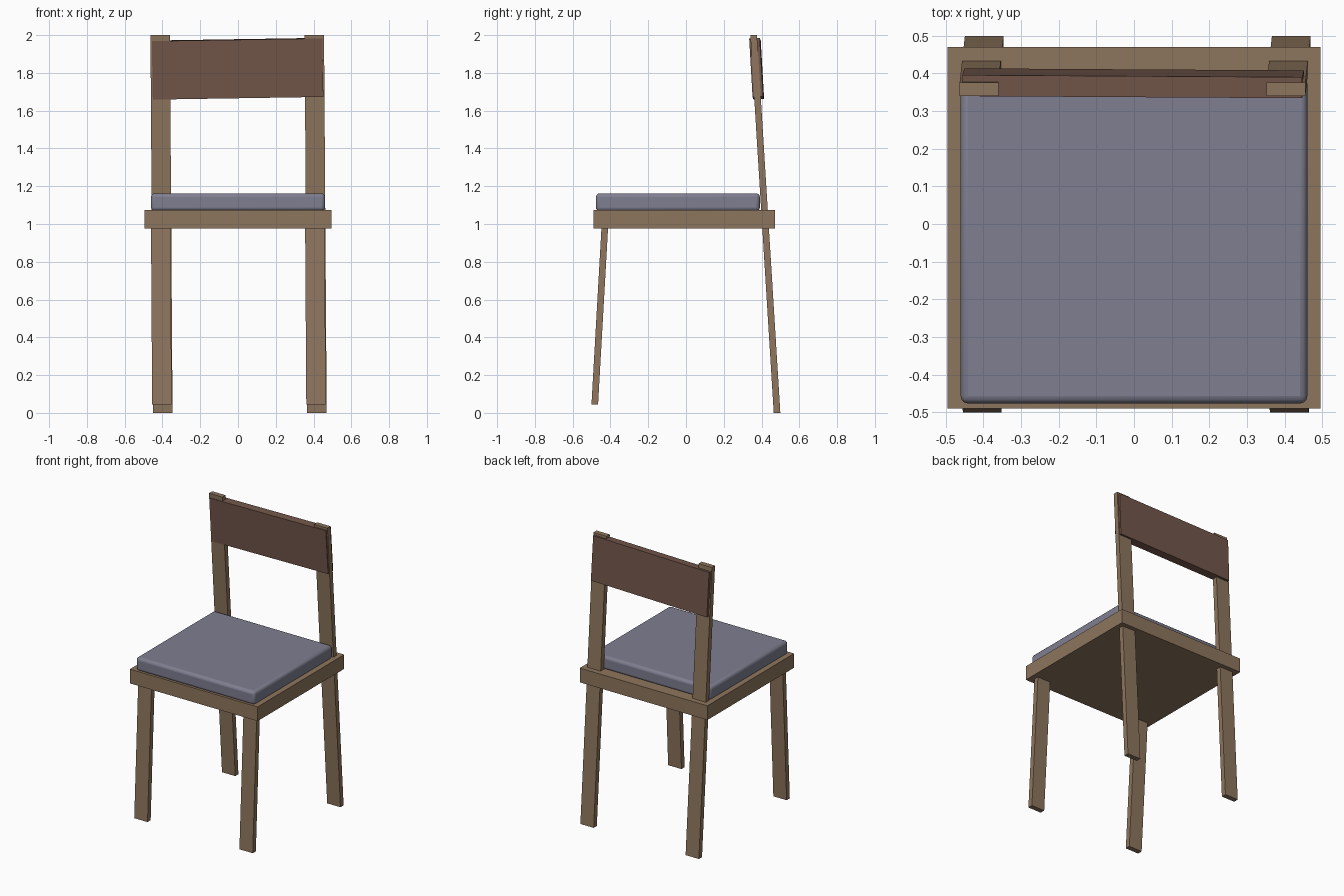
import bpy, bmesh
from mathutils import Vector

if "Cube" in bpy.data.objects:
    bpy.data.objects.remove(bpy.data.objects["Cube"])


def material(name, rgb):
    m = bpy.data.materials.new(name)
    m.diffuse_color = (*rgb, 1)
    m.use_nodes = True
    m.node_tree.nodes["Principled BSDF"].inputs["Base Color"].default_value = m.diffuse_color
    return m


WOOD = material("wood", (0.27, 0.18, 0.11))
DARK = material("dark_wood", (0.17, 0.095, 0.07))
CLOTH = material("cloth", (0.21, 0.21, 0.28))


def box(name, size, loc, mat, rot=(0, 0, 0), bevel=0):
    bm = bmesh.new()
    bmesh.ops.create_cube(bm, size=1)
    bmesh.ops.scale(bm, vec=size, verts=bm.verts)
    me = bpy.data.meshes.new(name)
    bm.to_mesh(me)
    bm.free()
    me.materials.append(mat)
    ob = bpy.data.objects.new(name, me)
    ob.location, ob.rotation_euler = loc, rot
    bpy.context.collection.objects.link(ob)
    if bevel:
        mod = ob.modifiers.new("soft_edges", 'BEVEL')
        mod.width, mod.segments = bevel, 3
    return ob


def leaning_post(name, foot, top, width=0.103, depth=0.035):
    """Rectangular post with level ends, sheared from foot to top."""
    foot, top = Vector(foot), Vector(top)
    ob = box(name, (width, depth, 1), (0, 0, 0), WOOD)
    for v in ob.data.vertices:
        end = top if v.co.z > 0 else foot
        v.co = Vector((v.co.x + end.x, v.co.y + end.y, end.z))
    return ob


# seat board and cushion
box("seat", (0.99, 0.96, 0.10), (0, -0.01, 1.025), WOOD)
cushion = box("cushion", (0.922, 0.868, 0.095), (0, -0.043, 1.115), CLOTH, bevel=0.02)
bpy.context.view_layer.objects.active = cushion
cushion.select_set(True)
bpy.ops.object.shade_smooth_by_angle()

# legs: short ones in front, tall ones carry on up as back posts
for side, x in (("left", -0.405), ("right", 0.411)):
    leaning_post(f"front_leg_{side}", (x + 0.002, -0.483, 0.045), (x - 0.004, -0.43, 0.98))
    leaning_post(f"back_leg_{side}", (x + 0.007, 0.482, 0), (x - 0.007, 0.358, 2))

# slightly skewed backrest panel wrapped around the posts
box("backrest", (0.903, 0.056, 0.31), (-0.002, 0.374, 1.822), DARK,
    rot=(0.058, -0.016, -0.006))
